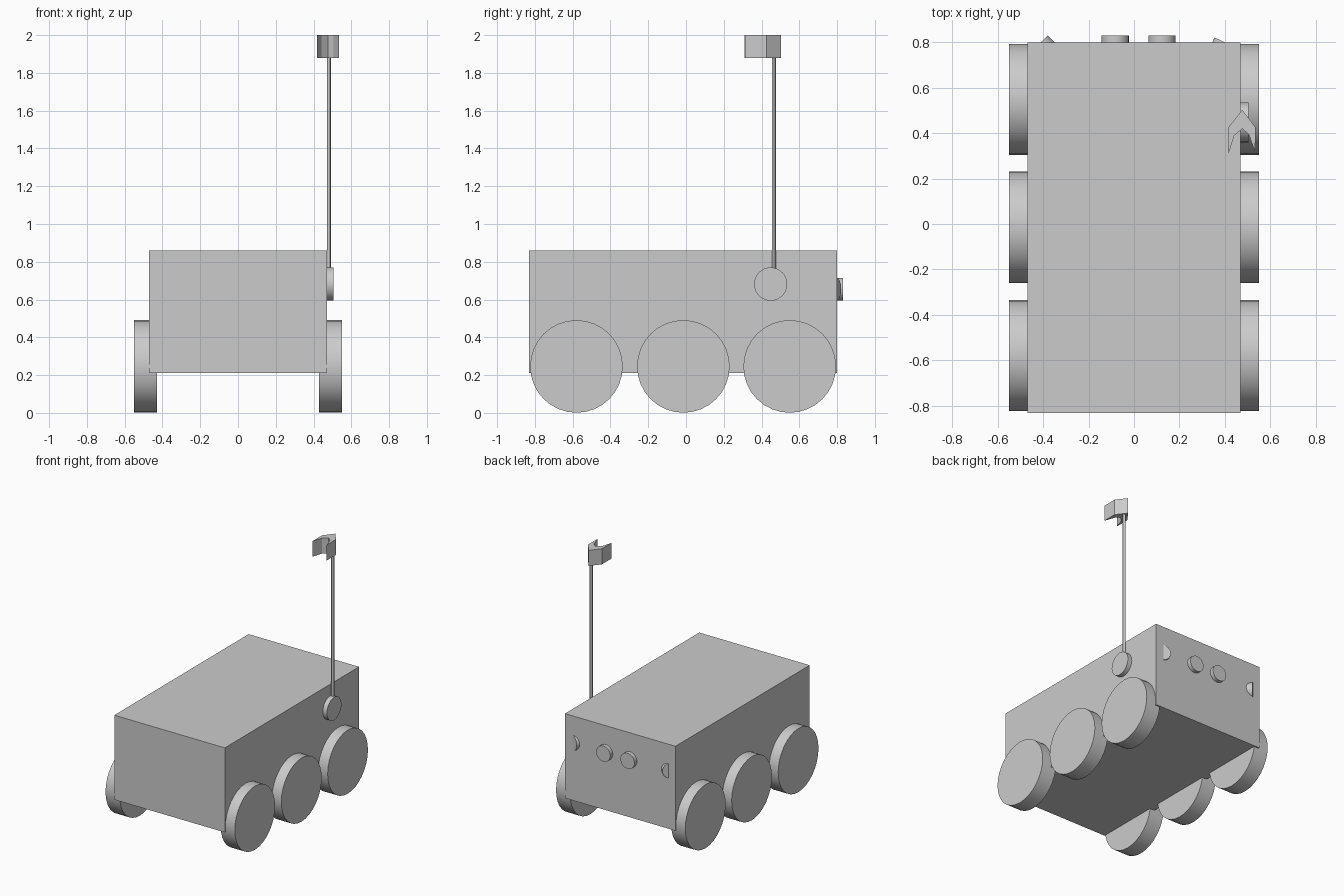
import bpy, bmesh, math
from mathutils import Vector

if "Cube" in bpy.data.objects:
    bpy.data.objects.remove(bpy.data.objects["Cube"])


def mesh_object(name, bm):
    bmesh.ops.recalc_face_normals(bm, faces=bm.faces)
    mesh = bpy.data.meshes.new(name)
    bm.to_mesh(mesh)
    bm.free()
    obj = bpy.data.objects.new(name, mesh)
    bpy.context.collection.objects.link(obj)
    return obj


def disc(name, start, end, radius, sides=32):
    """Capped cylinder running between two points, smooth round the rim."""
    start, end = Vector(start), Vector(end)
    axis = end - start
    bm = bmesh.new()
    bmesh.ops.create_cone(bm, cap_ends=True, segments=sides, radius1=radius,
                          radius2=radius, depth=axis.length)
    obj = mesh_object(name, bm)
    obj.location = (start + end) / 2
    obj.rotation_euler = axis.to_track_quat('Z', 'Y').to_euler()
    bpy.ops.object.select_all(action='DESELECT')
    obj.select_set(True)
    bpy.context.view_layer.objects.active = obj
    bpy.ops.object.shade_smooth_by_angle(angle=math.radians(30))
    return obj


# Box body
bm = bmesh.new()
bmesh.ops.create_cube(bm, size=1)
bmesh.ops.scale(bm, vec=(0.94, 1.632, 0.65), verts=bm.verts)
bmesh.ops.translate(bm, vec=(0, -0.016, 0.535), verts=bm.verts)
mesh_object("body", bm)

# Three wheels on each side
for side, label in ((1, "right"), (-1, "left")):
    for y, place in ((-0.58, "front"), (-0.014, "middle"), (0.549, "rear")):
        disc(f"{place}_{label}_wheel", (side * 0.43, y, 0.246),
             (side * 0.55, y, 0.246), 0.245)

# Mast with its round mount on the right side
disc("mast_mount", (0.465, 0.448, 0.682), (0.505, 0.448, 0.682), 0.088)
disc("mast", (0.481, 0.465, 0.70), (0.481, 0.465, 1.90), 0.011, 12)

# Chevron-shaped mast head
outline = [(0.477, 0.503), (0.535, 0.427), (0.534, 0.315), (0.506, 0.395),
           (0.477, 0.42), (0.442, 0.39), (0.417, 0.31), (0.417, 0.427)]
bm = bmesh.new()
face = bm.faces.new([bm.verts.new((x, y, 1.88)) for x, y in outline])
top = bmesh.ops.extrude_face_region(bm, geom=[face], use_keep_orig=True)
bmesh.ops.translate(bm, vec=(0, 0, 0.12),
                    verts=[v for v in top["geom"] if isinstance(v, bmesh.types.BMVert)])
mesh_object("mast_head", bm)

# Round lamps on the back panel
for x, label in ((-0.083, "left"), (0.123, "right")):
    disc(f"{label}_back_lamp", (x, 0.78, 0.655), (x, 0.83, 0.655), 0.06)

# Outward-angled corner lamps, partly sunk into the panel
for corner, side, tilt, label in (((-0.38, 0.83), -1, 45, "left"),
                                  ((0.355, 0.822), 1, 25, "right")):
    a = math.radians(tilt)
    axis = Vector((side * math.sin(a), math.cos(a), 0))
    across = Vector((side * math.cos(a), -math.sin(a), 0))
    cap = Vector((*corner, 0.655)) + across * 0.06
    disc(f"{label}_corner_lamp", cap - axis * 0.05, cap, 0.06)
